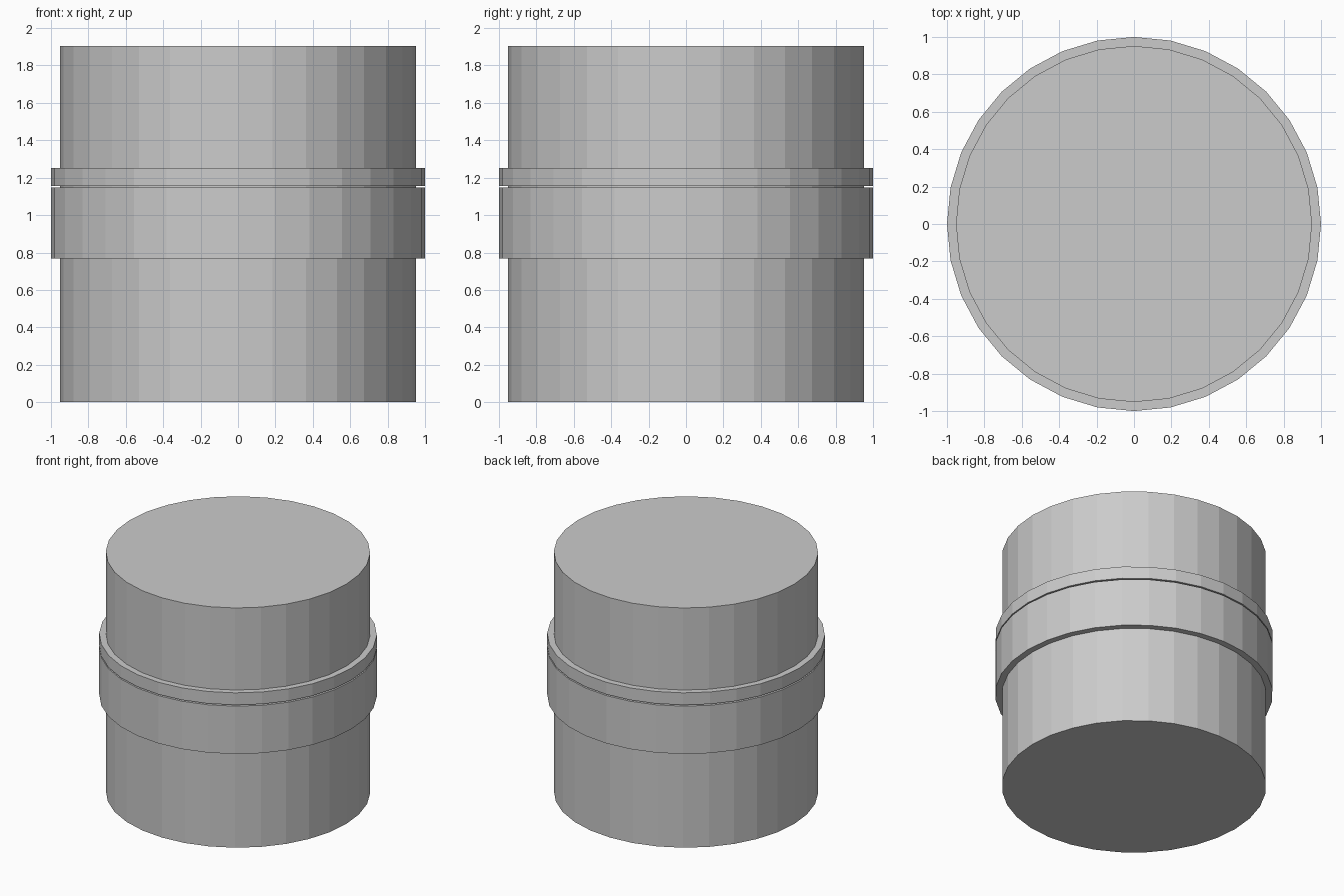
import bpy, bmesh
from math import sin, cos, tau

if "Cube" in bpy.data.objects:
    bpy.data.objects.remove(bpy.data.objects["Cube"])

SIDES = 32
BODY_R, COLLAR_R = 0.952, 1.0
SEAM_LOW, SEAM_HIGH = 1.147, 1.157


def lathe(name, profile):
    """Spin (radius, z) points around z; a point of radius 0 is not needed, flat ends are capped."""
    bm = bmesh.new()
    rings = [[bm.verts.new((r * cos(tau * i / SIDES), r * sin(tau * i / SIDES), z))
              for i in range(SIDES)] for r, z in profile]
    for a, b in zip(rings, rings[1:]):
        for i in range(SIDES):
            j = (i + 1) % SIDES
            bm.faces.new((a[i], a[j], b[j], b[i]))
    return bm, rings, name


def finish(bm, name):
    mesh = bpy.data.meshes.new(name)
    bm.normal_update()
    bm.to_mesh(mesh)
    bm.free()
    obj = bpy.data.objects.new(name, mesh)
    bpy.context.collection.objects.link(obj)


# Lower container: wall, collar and the recessed neck that forms the seam
bm, rings, name = lathe("container", [
    (BODY_R, 0), (BODY_R, 0.767), (COLLAR_R, 0.767),
    (COLLAR_R, SEAM_LOW), (BODY_R, SEAM_LOW), (BODY_R, SEAM_HIGH)])
bm.faces.new(rings[0][::-1])
finish(bm, name)

# Lid: narrow collar with the upper drum, closed on top
bm, rings, name = lathe("lid", [
    (BODY_R, SEAM_HIGH), (COLLAR_R, SEAM_HIGH), (COLLAR_R, 1.253),
    (BODY_R, 1.253), (BODY_R, 1.905)])
bm.faces.new(rings[-1])
finish(bm, name)
